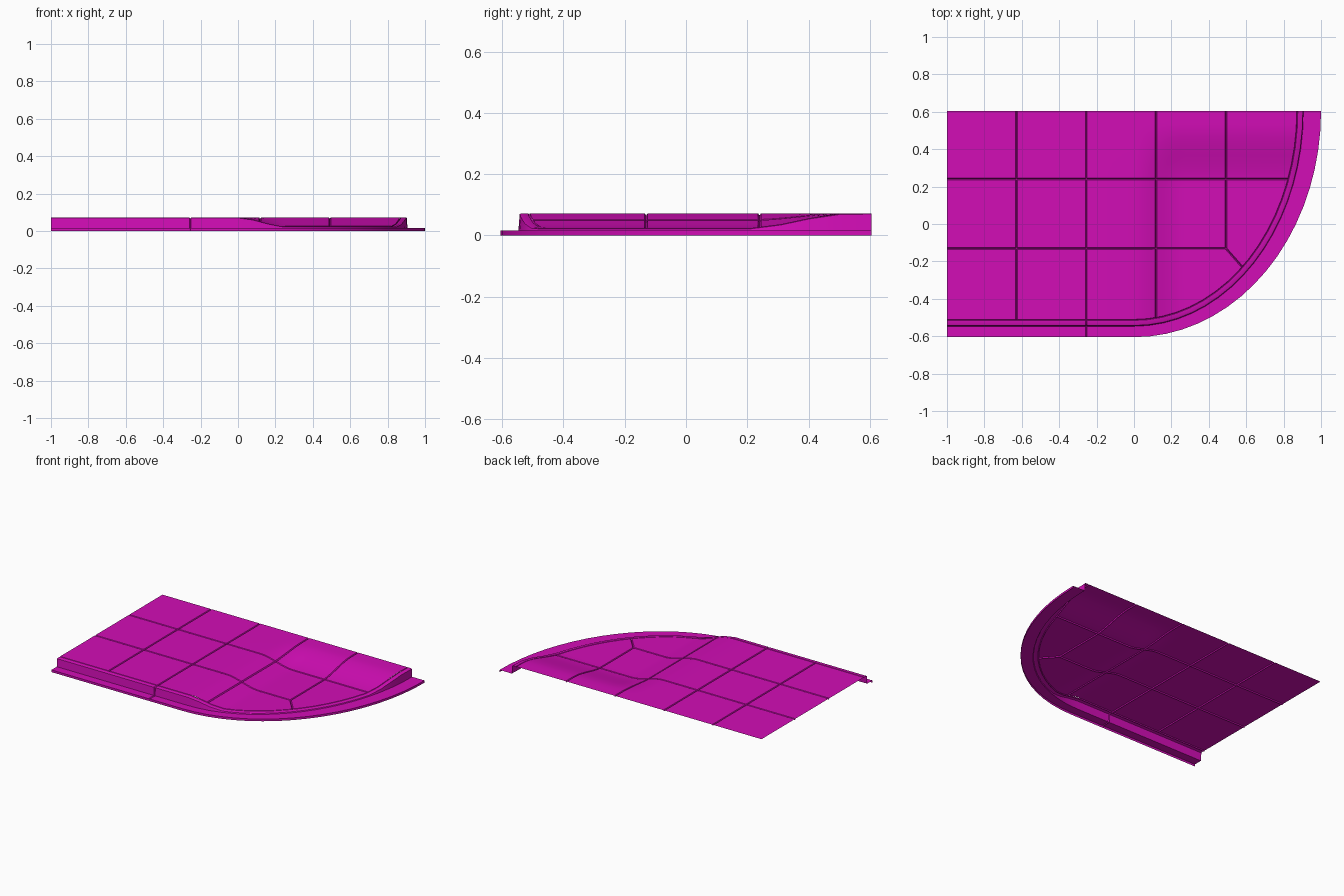
import bpy, bmesh, math
from mathutils import Vector

if "Cube" in bpy.data.objects:
    bpy.data.objects.remove(bpy.data.objects["Cube"])

BACK = 0.605                       # rear edge and centre of the elliptical corner
TOP, LOW, LEDGE = 0.072, 0.024, 0.015
HALF, DEPTH = 0.005, 0.007         # joint half width and depth

magenta = bpy.data.materials.new("magenta")
magenta.use_nodes = True
magenta.diffuse_color = (0.645, 0.004, 0.468, 1)
magenta.node_tree.nodes["Principled BSDF"].inputs["Base Color"].default_value = magenta.diffuse_color


def ease(t):
    t = min(max(t, 0), 1)
    return t * t * (3 - 2 * t)


def height(x, y):
    """Pavement level, sunk into a ramp at the rounded corner."""
    return TOP - (TOP - LOW) * ease(x / 0.25) * ease((0.53 - y) / 0.32)


def corner(rx, ry, steps=18):
    return [(rx * math.sin(a), BACK - ry * math.cos(a))
            for a in (math.pi / 2 * i / steps for i in range(steps + 1))]


def finish(bm, name):
    bm.normal_update()
    if sum(f.normal.z * f.calc_area() for f in bm.faces) < 0:
        bmesh.ops.reverse_faces(bm, faces=bm.faces[:])
    mesh = bpy.data.meshes.new(name)
    bm.to_mesh(mesh)
    bm.free()
    mesh.materials.append(magenta)
    obj = bpy.data.objects.new(name, mesh)
    bpy.context.collection.objects.link(obj)
    bpy.ops.object.select_all(action='DESELECT')
    obj.select_set(True)
    bpy.context.view_layer.objects.active = obj
    bpy.ops.object.shade_smooth_by_angle(angle=math.radians(30))


def cut(bm, point, normal, trim=False, faces=None):
    faces = faces or bm.faces[:]
    geom = set(faces)
    for f in faces:
        geom.update(f.verts)
        geom.update(f.edges)
    bmesh.ops.bisect_plane(bm, geom=list(geom), dist=1e-5, plane_co=(*point, 0),
                           plane_no=(*normal, 0), clear_outer=trim)


# Paving sheet, trimmed to the rounded outline
bm = bmesh.new()
bm.faces.new([bm.verts.new((x, y, 0)) for x, y in
              ((-1, -0.51), (1, -0.51), (1, BACK), (-1, BACK))])
rim = corner(0.87, 1.115)
for a, b in zip(rim, rim[1:]):
    cut(bm, a, (b[1] - a[1], a[0] - b[0]), True)

# Joint lines: axis, position, and where each one ends along the other axis
pitch = 0.373
joints = [(0, -0.628 + pitch * i, (-0.2 if i == 3 else -1)) for i in range(4)]
joints[3] = (0, joints[3][1], -0.13 - HALF)
joints += [(1, 0.24, 1), (1, -0.13, joints[3][1] + HALF)]
for axis, pos, _ in joints:
    for off in (-HALF, 0, HALF):
        p = (pos + off, 0) if axis == 0 else (0, pos + off)
        cut(bm, p, (1 - axis, axis))

# Finer cells over the ramp
for i in range(13):
    cut(bm, (i * 0.025, 0), (1, 0))
for i in range(15):
    cut(bm, (0, 0.54 - i * 0.025), (0, 1))

# Short diagonal joint toward the curb
start, way = Vector((joints[3][1], -0.13)), Vector((0.66, -0.75)).normalized()
side = Vector((-way.y, way.x))
for off in (-HALF, 0, HALF):
    near = [f for f in bm.faces if f.calc_center_median().x > start.x
            and f.calc_center_median().y < start.y]
    cut(bm, start + side * off, side, faces=near)


def in_joint(x, y):
    for axis, pos, end in joints:
        across, along = (x, y) if axis == 0 else (y, x)
        inside = along >= end - 1e-4 if axis == 0 else along <= end + 1e-4
        if inside and abs(across - pos) < HALF * 0.3:
            return True
    rel = Vector((x, y)) - start
    return rel.dot(way) > 0 and abs(rel.dot(side)) < HALF * 0.3


bmesh.ops.triangulate(bm, faces=[f for f in bm.faces if len(f.verts) > 4])
for v in bm.verts:
    v.co.z = height(v.co.x, v.co.y) - DEPTH * in_joint(v.co.x, v.co.y)
bmesh.ops.triangulate(bm, faces=bm.faces[:])
finish(bm, "paving")

# Curb and gutter: one open section swept along the front and round the corner
# Each row: x radius, y radius, base level (None follows the paving), offset
section = [(0.87, 1.115, None, 0), (0.873, 1.118, None, -DEPTH),
           (0.876, 1.121, None, 0), (0.896, 1.141, None, 0),
           (0.903, 1.148, None, -0.003), (0.906, 1.152, LEDGE, 0),
           (1, 2 * BACK, LEDGE, 0), (1, 2 * BACK, 0, 0)]
seam = joints[1][1]
straight = [-1, joints[0][1], seam - HALF, seam, seam + HALF]
inner = [(x, -0.51) for x in straight] + rim
bm = bmesh.new()
rows = []
for rx, ry, level, off in section:
    line = [(x, BACK - ry) for x in straight] + corner(rx, ry)
    row = []
    for i, (x, y) in enumerate(line):
        z = (height(*inner[i]) if level is None else level) + off
        if i == straight.index(seam) and z > 0:     # joint across the curb
            z -= 0.005
            y += 0.005
        row.append(bm.verts.new((x, y, z)))
    rows.append(row)
for r, s in zip(rows, rows[1:]):
    for i in range(len(r) - 1):
        bm.faces.new((r[i], s[i], s[i + 1], r[i + 1]))
finish(bm, "curb_and_gutter")
